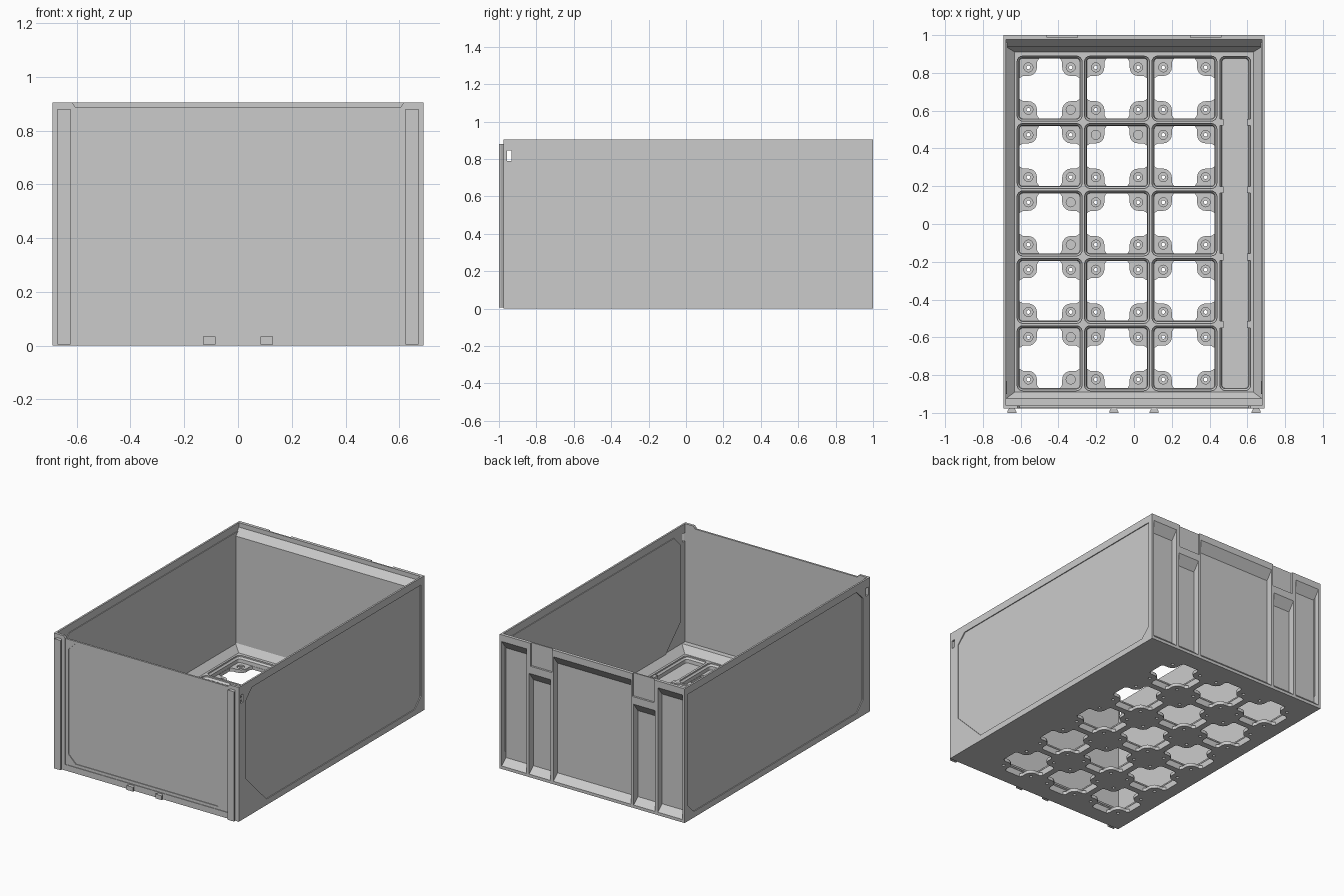
import bpy, bmesh, math

if "Cube" in bpy.data.objects:
    bpy.data.objects.remove(bpy.data.objects["Cube"])

AXES = {'x': lambda u, v, w: (w, u, v),
        'y': lambda u, v, w: (u, w, v),
        'z': lambda u, v, w: (u, v, w)}


def loft(bm, loops):
    """Closed solid through a stack of equal-length point loops."""
    rings = [[bm.verts.new(p) for p in loop] for loop in loops]
    n = len(rings[0])
    for a, b in zip(rings, rings[1:]):
        for i in range(n):
            j = (i + 1) % n
            bm.faces.new((a[i], a[j], b[j], b[i]))
    bm.faces.new(rings[0][::-1])
    bm.faces.new(rings[-1])


def prism(bm, axis, pts, lo, hi):
    f = AXES[axis]
    loft(bm, [[f(u, v, w) for u, v in pts] for w in (lo, hi)])


def rect(x0, x1, y0, y1):
    return [(x0, y0), (x1, y0), (x1, y1), (x0, y1)]


def box(bm, x0, x1, y0, y1, z0, z1):
    prism(bm, 'z', rect(x0, x1, y0, y1), z0, z1)


def rounded(cx, cy, hx, hy, r, z):
    pts = []
    for k, (sx, sy) in enumerate([(1, 1), (-1, 1), (-1, -1), (1, -1)]):
        for i in range(5):
            a = math.pi / 2 * (k + i / 4)
            pts.append((cx + sx * (hx - r) + r * math.cos(a),
                        cy + sy * (hy - r) + r * math.sin(a), z))
    return pts


def circle(cx, cy, r, n=16):
    return [(cx + r * math.cos(2 * math.pi * i / n),
             cy + r * math.sin(2 * math.pi * i / n)) for i in range(n)]


def finish(bm, name):
    bmesh.ops.recalc_face_normals(bm, faces=bm.faces)
    me = bpy.data.meshes.new(name)
    bm.to_mesh(me)
    bm.free()
    ob = bpy.data.objects.new(name, me)
    bpy.context.collection.objects.link(ob)
    return ob


def cut(target, bm):
    """Subtract the solids in bm from target, then drop the cutter."""
    cutter = finish(bm, "cutter")
    cutter.hide_render = True
    mod = target.modifiers.new("cut", 'BOOLEAN')
    mod.operation, mod.solver, mod.object = 'DIFFERENCE', 'EXACT', cutter
    bpy.context.view_layer.objects.active = target
    bpy.ops.object.modifier_apply(modifier=mod.name)
    bpy.data.objects.remove(cutter)


W, F, H = 0.69, -0.977, 0.905
PITCH = 0.357
ROWS = [PITCH * (i - 2) + 0.003 for i in range(5)]
CELLS = [(x, y) for x in (-0.447, -0.09, 0.267) for y in ROWS]
LUGS = [(x + sx * 0.112, y + sy * 0.112)
        for x, y in CELLS for sx in (-1, 1) for sy in (-1, 1)]

# outer block
bm = bmesh.new()
box(bm, -W, W, F, 1.0, 0, H)
body = finish(bm, "drawer_body")

# cavity: chamfered foot, ledge behind the front wall, back leaning out at the top
bm = bmesh.new()
stages = [(0.065, 0.632, -0.89, 0.91), (0.11, 0.678, -0.925, 0.94),
          (0.11, 0.678, -0.96, 0.94), (0.83, 0.678, -0.96, 0.94),
          (0.875, 0.678, -0.96, 0.978), (0.95, 0.678, -0.96, 0.978)]
loft(bm, [[(x, y, z) for x, y in rect(-w, w, y0, y1)] for z, w, y0, y1 in stages])
cut(body, bm)

# floor sockets and the long side tray
bm = bmesh.new()
for cx, cy in CELLS + [(0.536, None)]:
    hx, hy = (0.172, 0.172) if cy is not None else (0.082, 0.885)
    cy = cy if cy is not None else 0.003
    loft(bm, [rounded(cx, cy, hx - d, hy - d, 0.03 - d, z)
              for d, z in ((0.012, 0.022), (0.010, 0.045), (0, 0.056), (0, 0.08))])
cut(body, bm)

# cross-shaped openings through the floor
arm = [(0.158, 0.056), (0.14, 0.067)]
arm += [(0.112 + 0.045 * math.cos(a), 0.112 + 0.045 * math.sin(a))
        for a in [-math.pi / 2 - i * math.pi / 10 for i in range(6)]]
arm += [(0.067, 0.14), (0.056, 0.158)]
cross = []
for k in range(4):
    c, s = [(1, 0), (0, 1), (-1, 0), (0, -1)][k]
    cross += [(c * x - s * y, s * x + c * y) for x, y in arm]
bm = bmesh.new()
for cx, cy in CELLS:
    prism(bm, 'z', [(cx + x, cy + y) for x, y in cross], -0.02, 0.04)
cut(body, bm)

# counterbored holes in the corner lugs
for r, z in ((0.024, 0.014), (0.010, -0.02)):
    bm = bmesh.new()
    for x, y in LUGS:
        prism(bm, 'z', circle(x, y, r), z, 0.04)
    cut(body, bm)

# back pockets with sloped ends
bm = bmesh.new()
pockets = [(-0.29, 0.29, 0.86)]
for s in (-1, 1):
    pockets += [(s * 0.49, s * 0.675, 0.86), (s * 0.31, s * 0.47, 0.70)]
for x0, x1, top in pockets:
    prism(bm, 'x', [(1.05, 0.02), (1.0, 0.02), (0.955, 0.06), (0.955, top - 0.06),
                    (1.0, top), (1.05, top)], min(x0, x1), max(x0, x1))
# latch recesses at the top of the back
for s in (-1, 1):
    box(bm, s * 0.38 - 0.08, s * 0.38 + 0.08, 0.987, 1.05, 0.75, 0.95)
cut(body, bm)


# recessed side panels with cut corners
def side_outline(big):
    return [(-0.9 + big, 0.04), (0.9, 0.04), (0.965, 0.105), (0.965, 0.855),
            (-0.835, 0.855), (-0.9, 0.79), (-0.9, 0.04 + big)]


bm = bmesh.new()
for s, big in ((1, 0.22), (-1, 0.065)):
    prism(bm, 'x', side_outline(big), *sorted((s * 0.684, s * 0.75)))
cut(body, bm)
for s, big, side in ((1, 0.22, "right"), (-1, 0.065, "left")):
    bm = bmesh.new()
    prism(bm, 'x', side_outline(big), *sorted((s * 0.673, s * 0.6835)))
    finish(bm, side + "_inner_panel")

# slots through both side walls
bm = bmesh.new()
box(bm, -0.75, 0.75, -0.957, -0.933, 0.79, 0.845)
cut(body, bm)

# front: lowered top edge, shallow frame recess, deeper panel recess
bm = bmesh.new()
prism(bm, 'y', [(-0.605, 0.888), (0.605, 0.888), (0.65, 0.95), (-0.65, 0.95)], -1.05, -0.94)
cut(body, bm)
bm = bmesh.new()
prism(bm, 'y', rect(-0.607, 0.607, 0.04, 0.95), -1.05, -0.973)
cut(body, bm)
bm = bmesh.new()
prism(bm, 'y', [(-0.53, 0.06), (0.53, 0.06), (0.585, 0.115), (0.585, 0.82),
                (0.53, 0.875), (-0.53, 0.875), (-0.585, 0.82), (-0.585, 0.115)],
      -1.05, -0.968)
cut(body, bm)

# rib stubs in the side tray
bm = bmesh.new()
for a, b in zip(ROWS, ROWS[1:]):
    y = (a + b) / 2
    box(bm, 0.45, 0.475, y - 0.018, y + 0.018, 0.02, 0.06)
    box(bm, 0.597, 0.622, y - 0.018, y + 0.018, 0.02, 0.06)
finish(bm, "tray_rib_stubs")

# dovetail rails and small tabs on the front
for name, cx, top in (("front_rail", 0.647, 0.88), ("front_tab", 0.107, 0.034)):
    bm = bmesh.new()
    for s in (-1, 1):
        x = s * cx
        prism(bm, 'z', [(x - 0.024, -1.0), (x + 0.024, -1.0), (x + 0.024, -0.992),
                        (x + 0.014, -0.975), (x - 0.014, -0.975), (x - 0.024, -0.992)],
              0.005, top)
    finish(bm, name + "s")
